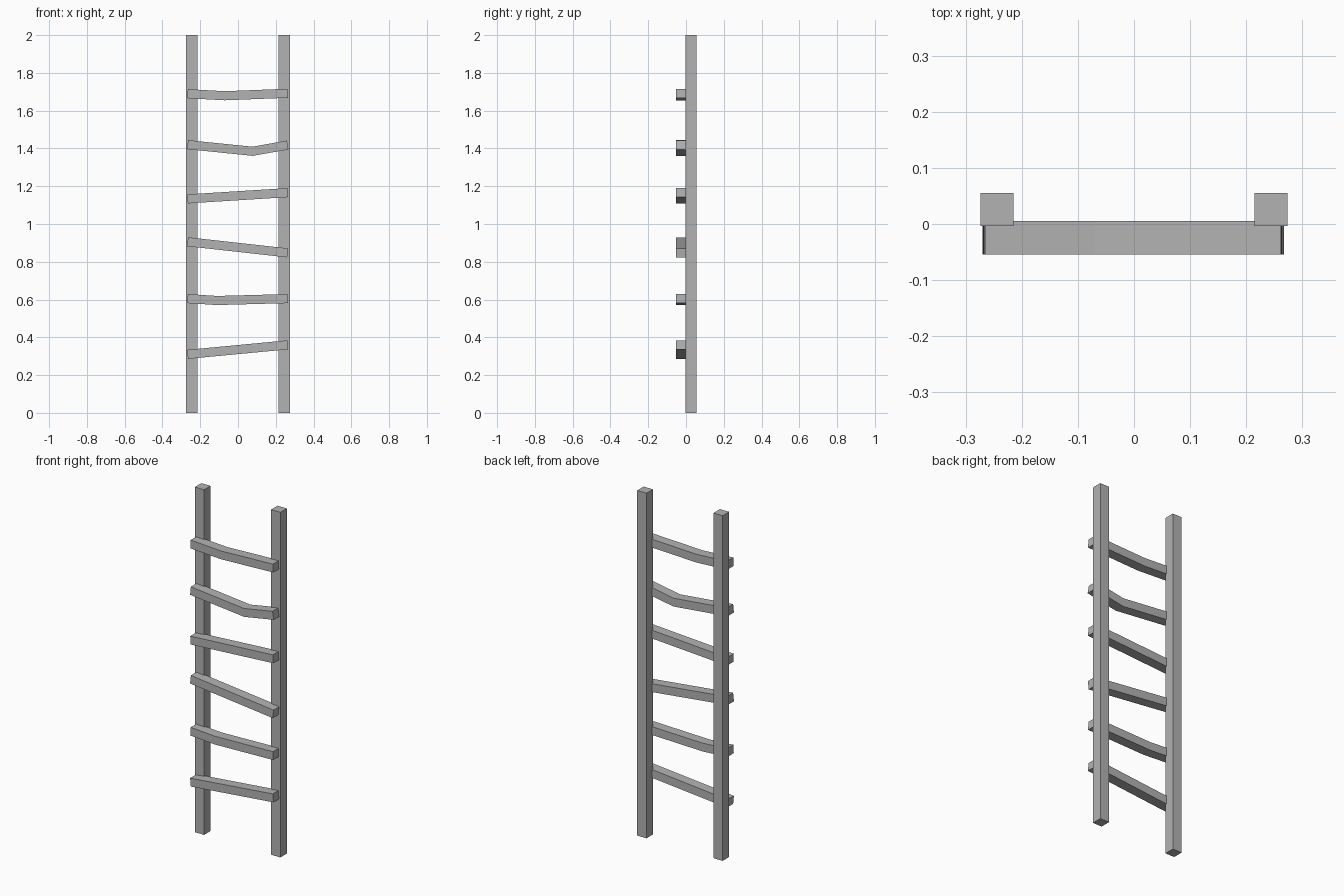
import bpy
import bmesh
from mathutils import Vector

cube = bpy.data.objects.get("Cube")
if cube:
    bpy.data.objects.remove(cube, do_unlink=True)

grey = bpy.data.materials.new("plain_grey")
grey.use_nodes = True
colour = (0.45, 0.45, 0.45, 1)
grey.diffuse_color = colour
grey.node_tree.nodes["Principled BSDF"].inputs["Base Color"].default_value = colour

WIDTH = 0.059       # square section of the rails, depth of the rungs
RUNG_HEIGHT = 0.048


def add_beam(name, path, y, half_depth, half_height):
    """Sweep a rectangle along a path of (x, z) points, with mitred bends."""
    points = [Vector(p) for p in path]
    dirs = [(b - a).normalized() for a, b in zip(points, points[1:])]
    bm = bmesh.new()
    rings = []
    for i, p in enumerate(points):
        before, after = dirs[max(i - 1, 0)], dirs[min(i, len(dirs) - 1)]
        along = (before + after).normalized()
        offset = Vector((-along.y, along.x)) * half_height / along.dot(after)
        corners = ((-1, -1), (1, -1), (1, 1), (-1, 1))
        rings.append([bm.verts.new((p.x + offset.x * v, y + half_depth * u,
                                    p.y + offset.y * v)) for u, v in corners])
    for a, b in zip(rings, rings[1:]):
        for k in range(4):
            n = (k + 1) % 4
            bm.faces.new((a[k], a[n], b[n], b[k]))
    bm.faces.new(rings[0])
    bm.faces.new(rings[-1])
    bmesh.ops.recalc_face_normals(bm, faces=bm.faces)
    mesh = bpy.data.meshes.new(name)
    bm.to_mesh(mesh)
    bm.free()
    mesh.materials.append(grey)
    obj = bpy.data.objects.new(name, mesh)
    bpy.context.collection.objects.link(obj)


# Upright rails
for side, x in (("right", -0.2445), ("left", 0.2445)):
    add_beam(side + "_rail", [(x, 0), (x, 2)], 0.026, WIDTH / 2, WIDTH / 2)

# Crooked rungs, bottom to top: right end height, left end height, optional bend
rungs = [
    (0.31, 0.36, None),
    (0.605, 0.605, (-0.11, 0.595)),
    (0.906, 0.847, None),
    (1.133, 1.166, None),
    (1.42, 1.418, (0.077, 1.385)),
    (1.69, 1.692, (-0.07, 1.679)),
]
for i, (start, end, bend) in enumerate(rungs, 1):
    path = [(-0.267, start), (0.263, end)]
    if bend:
        path.insert(1, bend)
    add_beam(f"rung_{i}", path, -0.0245, WIDTH / 2, RUNG_HEIGHT / 2)
